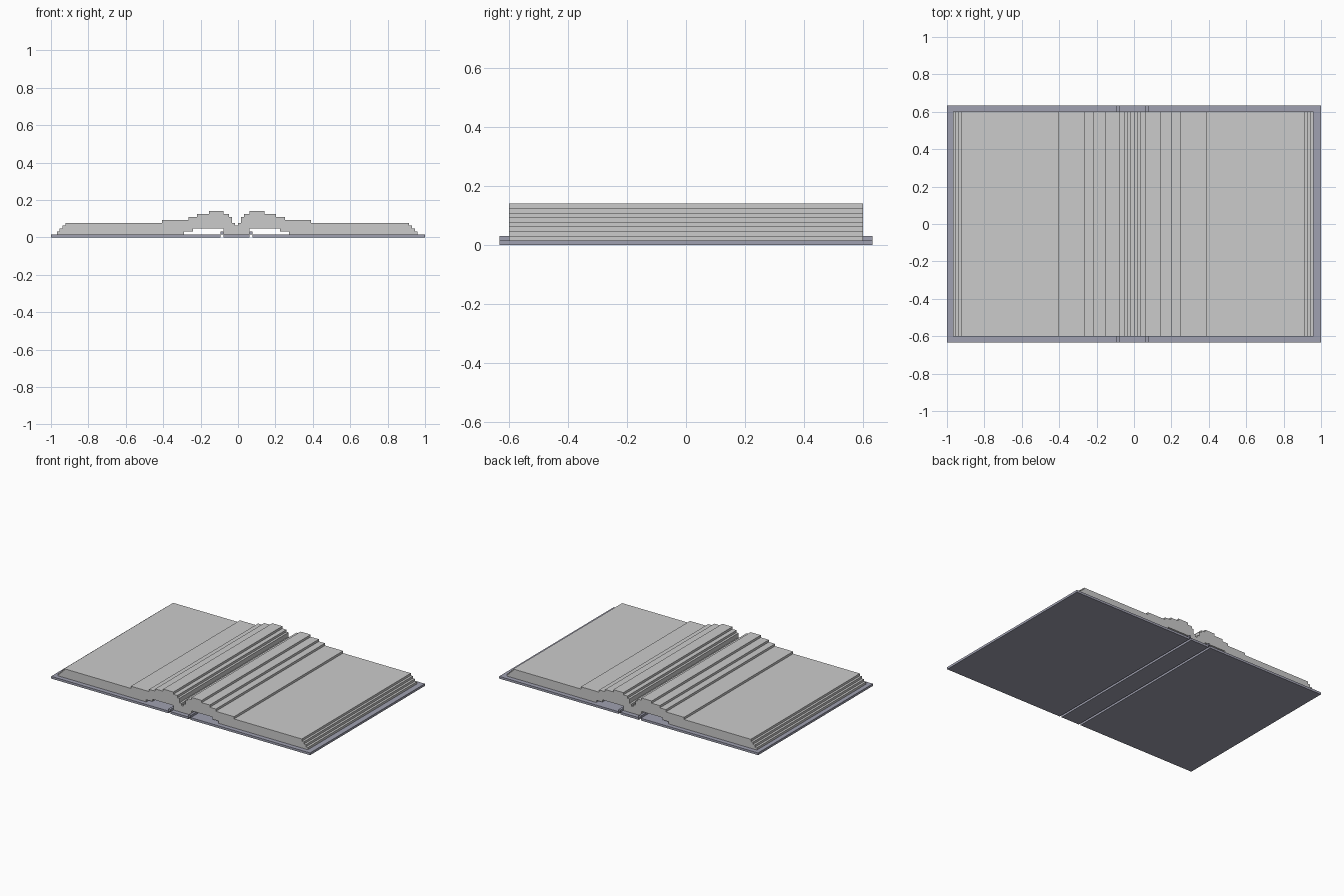
import bpy, bmesh

if "Cube" in bpy.data.objects:
    bpy.data.objects.remove(bpy.data.objects["Cube"])

U = 1 / 64  # step size of the stair-stepped book


def material(name, rgb):
    m = bpy.data.materials.new(name)
    m.diffuse_color = (*rgb, 1)
    m.use_nodes = True
    m.node_tree.nodes["Principled BSDF"].inputs["Base Color"].default_value = m.diffuse_color
    return m


paper = material("grey paper", (0.60, 0.60, 0.60))
board = material("blue grey cover", (0.35, 0.355, 0.44))


def prism(name, outline, half_depth, mat):
    """Extrude an x-z outline (in steps) along y, centred on y = 0."""
    bm = bmesh.new()
    verts = [bm.verts.new((x * U, -half_depth * U, z * U)) for x, z in outline]
    face = bm.faces.new(verts)
    ext = bmesh.ops.extrude_face_region(bm, geom=[face])
    moved = [g for g in ext["geom"] if isinstance(g, bmesh.types.BMVert)]
    bmesh.ops.translate(bm, verts=moved, vec=(0, 2 * half_depth * U, 0))
    bmesh.ops.recalc_face_normals(bm, faces=bm.faces)
    mesh = bpy.data.meshes.new(name)
    bm.to_mesh(mesh)
    bm.free()
    mesh.materials.append(mat)
    ob = bpy.data.objects.new(name, mesh)
    bpy.context.collection.objects.link(ob)
    return ob


def slab(name, x0, x1, z0, z1, half_depth, mat):
    return prism(name, [(x0, z0), (x1, z0), (x1, z1), (x0, z1)], half_depth, mat)


def stairs(start_z, steps):
    """Turn (x, new height) pairs into a stepped line."""
    pts, z = [], start_z
    for x, nz in steps:
        pts += [(x, z), (x, nz)]
        z = nz
    return pts


# Page block: stepped top from left edge over both humps to right edge
top = stairs(1, [
    (-62, 2), (-61, 3), (-60, 4), (-59, 5), (-26, 6), (-17, 7), (-14, 8),
    (-10, 9), (-5, 8), (-3, 7), (-2, 5), (-1, 4), (0, 5), (1, 7), (2, 8),
    (4, 9), (9, 8), (13, 7), (16, 6), (25, 5),
    (58.5, 4), (59.5, 3), (60.5, 2), (61.5, 1)])
# Underside: two hollow tunnels beside the spine
under = stairs(1, [(17.4, 2), (14.4, 3), (4, 1), (-5, 3), (-15.4, 2), (-18.4, 1)])
prism("pages", top + under, 38.5, paper)

# Cover boards, spine and raised hinges over the grooves
COVER = 40.5
slab("left_cover", -64, -6, 0, 1, COVER, board)
slab("right_cover", 5, 64, 0, 1, COVER, board)
slab("spine", -5, 4, 0, 1, COVER, board)
slab("left_hinge", -6, -5, 1, 2, COVER, board)
slab("right_hinge", 4, 5, 1, 2, COVER, board)
